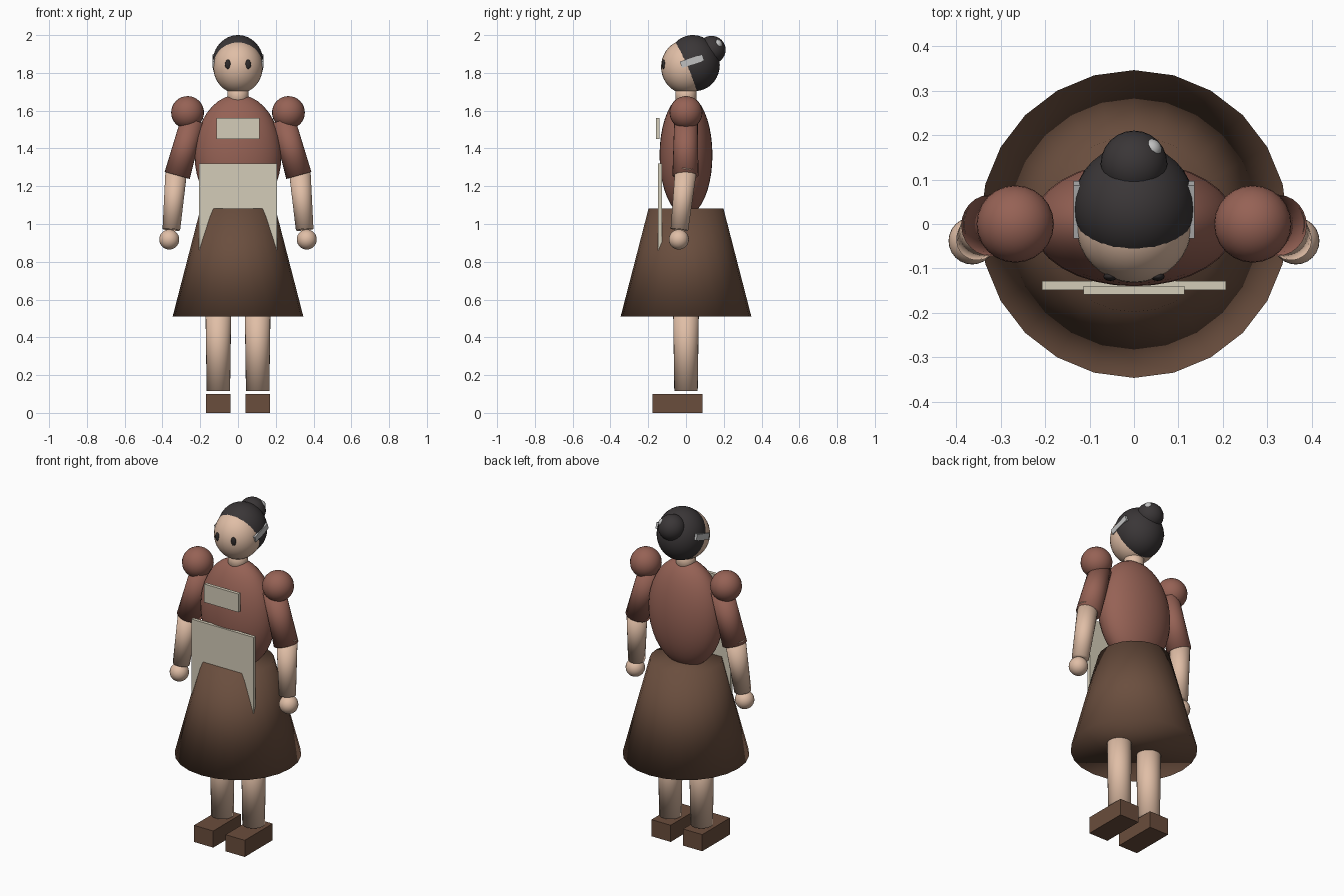
import bpy
from math import radians
from mathutils import Vector

cube = bpy.data.objects.get("Cube")
if cube:
    bpy.data.objects.remove(cube, do_unlink=True)


def material(name, rgb):
    # sRGB bytes to linear
    lin = [((c / 255 + 0.055) / 1.055) ** 2.4 for c in rgb] + [1.0]
    m = bpy.data.materials.new(name)
    m.use_nodes = True
    m.diffuse_color = lin
    m.node_tree.nodes["Principled BSDF"].inputs["Base Color"].default_value = lin
    return m


SKIN = material("skin", (224, 190, 166))
RUST = material("rust_cloth", (150, 98, 85))
BROWN = material("brown_cloth", (106, 78, 62))
SHOE = material("shoe_leather", (106, 77, 60))
LINEN = material("linen", (212, 204, 184))
HAIR = material("dark_hair", (58, 54, 55))
EYE = material("eye_black", (46, 42, 42))
SILVER = material("silver", (192, 192, 192))


def finish(name, mat, smooth=True):
    ob = bpy.context.object
    ob.name = name
    ob.data.materials.append(mat)
    if smooth:
        bpy.ops.object.shade_smooth()
    return ob


def ball(name, mat, centre, radii, tilt=0, segments=24, rings=16):
    bpy.ops.mesh.primitive_uv_sphere_add(segments=segments, ring_count=rings,
                                         radius=1, location=centre)
    ob = finish(name, mat)
    ob.scale = radii
    ob.rotation_euler.x = radians(tilt)
    return ob


def limb(name, mat, start, end, r_start, r_end, sides=24):
    """Tapered solid between two points."""
    a, b = Vector(start), Vector(end)
    bpy.ops.mesh.primitive_cone_add(vertices=sides, radius1=r_start, radius2=r_end,
                                    depth=(b - a).length, location=(a + b) / 2)
    ob = finish(name, mat)
    ob.rotation_euler = (b - a).to_track_quat('Z', 'Y').to_euler()
    return ob


def box(name, mat, centre, size, tilt=0):
    bpy.ops.mesh.primitive_cube_add(size=1, location=centre)
    ob = finish(name, mat, smooth=False)
    ob.scale = size
    ob.rotation_euler.x = radians(tilt)
    return ob


# Clothing
limb("skirt", BROWN, (0, 0, 0.51), (0, 0, 1.083), 0.346, 0.198)
ball("bodice", RUST, (0, 0, 1.365), (0.23, 0.14, 0.32), segments=32, rings=20)
box("apron", LINEN, (0, -0.138, 1.03), (0.414, 0.02, 0.58))
box("apron_bib", LINEN, (0, -0.149, 1.505), (0.228, 0.02, 0.11))

# Head
limb("neck", SKIN, (0, 0, 1.62), (0, 0, 1.74), 0.056, 0.056)
ball("head", SKIN, (0, 0, 1.832), (0.131, 0.132, 0.142), segments=32, rings=20)
ball("hair", HAIR, (0, 0.042, 1.852), (0.136, 0.136, 0.149), tilt=15,
     segments=32, rings=20)
ball("hair_bun", HAIR, (0, 0.135, 1.922), (0.075, 0.075, 0.074))
ball("bun_pin", SILVER, (0.039, 0.168, 1.951), (0.023, 0.023, 0.025))

# Mirrored parts
for side, s in (("left", 1), ("right", -1)):
    ball(f"{side}_eye", EYE, (s * 0.053, -0.118, 1.845), (0.016, 0.01, 0.025),
         segments=12, rings=8)
    box(f"{side}_hair_comb", SILVER, (s * 0.127, 0.032, 1.862),
        (0.018, 0.125, 0.035), tilt=18)

    # Arm
    ball(f"{side}_puff_shoulder", RUST, (s * 0.267, 0, 1.59), (0.087,) * 3)
    limb(f"{side}_sleeve", RUST, (s * 0.322, -0.003, 1.257), (s * 0.24, 0, 1.55),
         0.069, 0.062)
    limb(f"{side}_forearm", SKIN, (s * 0.353, -0.035, 0.97), (s * 0.326, 0, 1.29),
         0.047, 0.058)
    ball(f"{side}_hand", SKIN, (s * 0.364, -0.038, 0.918), (0.053,) * 3)

    # Leg
    limb(f"{side}_leg", SKIN, (s * 0.104, 0, 0.115), (s * 0.104, 0, 0.6), 0.062, 0.069)
    box(f"{side}_shoe", SHOE, (s * 0.105, -0.045, 0.05), (0.128, 0.264, 0.1))
